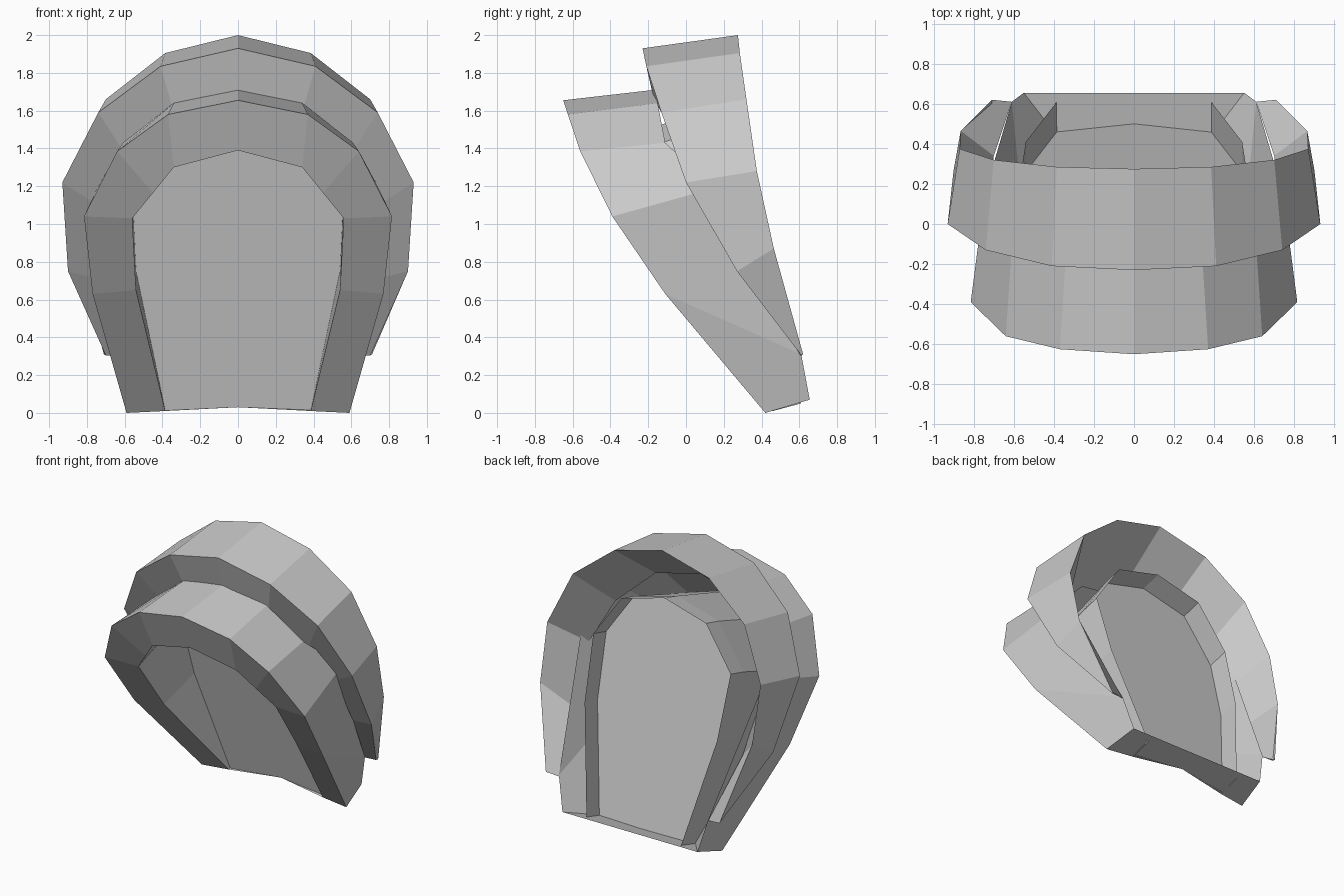
import bpy
import bmesh

cube = bpy.data.objects.get("Cube")
if cube:
    bpy.data.objects.remove(cube, do_unlink=True)

grey = bpy.data.materials.new("plain_grey")
grey.use_nodes = True
colour = (0.6, 0.6, 0.6, 1)
grey.diffuse_color = colour
grey.node_tree.nodes["Principled BSDF"].inputs["Base Color"].default_value = colour


def arch(bm, half):
    """Half an arch, foot to crown, mirrored into a full row of vertices."""
    full = half + [(-x, y, z) for x, y, z in reversed(half[:-1])]
    return [bm.verts.new(p) for p in full]


def strip(bm, a, b):
    """Bridge two matching arches."""
    for i in range(len(a) - 1):
        bm.faces.new((a[i], a[i + 1], b[i + 1], b[i]))


def finish(bm, name):
    bmesh.ops.recalc_face_normals(bm, faces=bm.faces[:])
    mesh = bpy.data.meshes.new(name)
    bm.to_mesh(mesh)
    bm.free()
    mesh.materials.append(grey)
    bpy.context.collection.objects.link(bpy.data.objects.new(name, mesh))


INNER_FRONT = [(.385, .44, .01), (.54, -.09, .65), (.56, -.36, 1.03),
               (.45, -.435, 1.165), (.34, -.51, 1.3), (0, -.555, 1.39)]
PANEL = [(.385, .46, .01), (.54, .26, .75), (.56, .13, 1.2),
         (.45, .12, 1.36), (.345, .11, 1.51), (0, .1, 1.6)]

# Lower plate: front face, outer band and the underside behind it
bm = bmesh.new()
inner_front = arch(bm, INNER_FRONT)
front_rim = arch(bm, [(.59, .42, 0), (.77, -.11, .63), (.815, -.39, 1.04),
                      (.64, -.56, 1.385), (.37, -.625, 1.58), (0, -.65, 1.655)])
back_rim = arch(bm, [(.55, .655, .07), (.61, .61, .31), (.745, .15, 1.19),
                     (.61, -.11, 1.43), (.34, -.15, 1.64), (0, -.17, 1.71)])
rows = [inner_front, front_rim, back_rim]
for i in range(3):
    strip(bm, rows[i], rows[i - 1])
foot = bm.verts.new((0, .5, .03))
bm.faces.new((front_rim[0], inner_front[0], foot, inner_front[-1],
              front_rim[-1], back_rim[-1], back_rim[0]))
finish(bm, "lower_plate")

# Sleeve running back from the front opening, past the panel to a thin lip
bm = bmesh.new()
opening = arch(bm, INNER_FRONT)
middle = arch(bm, PANEL)
lip = arch(bm, [(x, y + .15, z + .04) for x, y, z in PANEL])
strip(bm, opening, middle)
strip(bm, middle, lip)
finish(bm, "sleeve")

# Panel closing the sleeve
bm = bmesh.new()
bm.faces.new(arch(bm, PANEL) + [bm.verts.new((0, .5, .03))])
finish(bm, "inner_panel")

# Upper plate: wedge-shaped arch, hollow behind, wrapped over the lower plate
bm = bmesh.new()
outer_front = arch(bm, [(.7, .61, .305), (.9, .27, .75), (.93, 0, 1.22),
                        (.74, -.13, 1.59), (.41, -.21, 1.835), (0, -.23, 1.93)])
outer_back = arch(bm, [(.71, .62, .31), (.865, .465, .87), (.87, .375, 1.28),
                       (.7, .32, 1.66), (.385, .285, 1.905), (0, .275, 2)])
inner_edge = arch(bm, [(.61, .61, .3), (.7, .34, .7), (.71, .12, 1.08),
                       (.59, -.02, 1.36), (.34, -.13, 1.59), (0, -.17, 1.66)])
rows = [outer_front, outer_back, inner_edge]
for i in range(3):
    strip(bm, rows[i], rows[i - 1])
for end in (0, -1):
    bm.faces.new([row[end] for row in rows])
finish(bm, "upper_plate")
